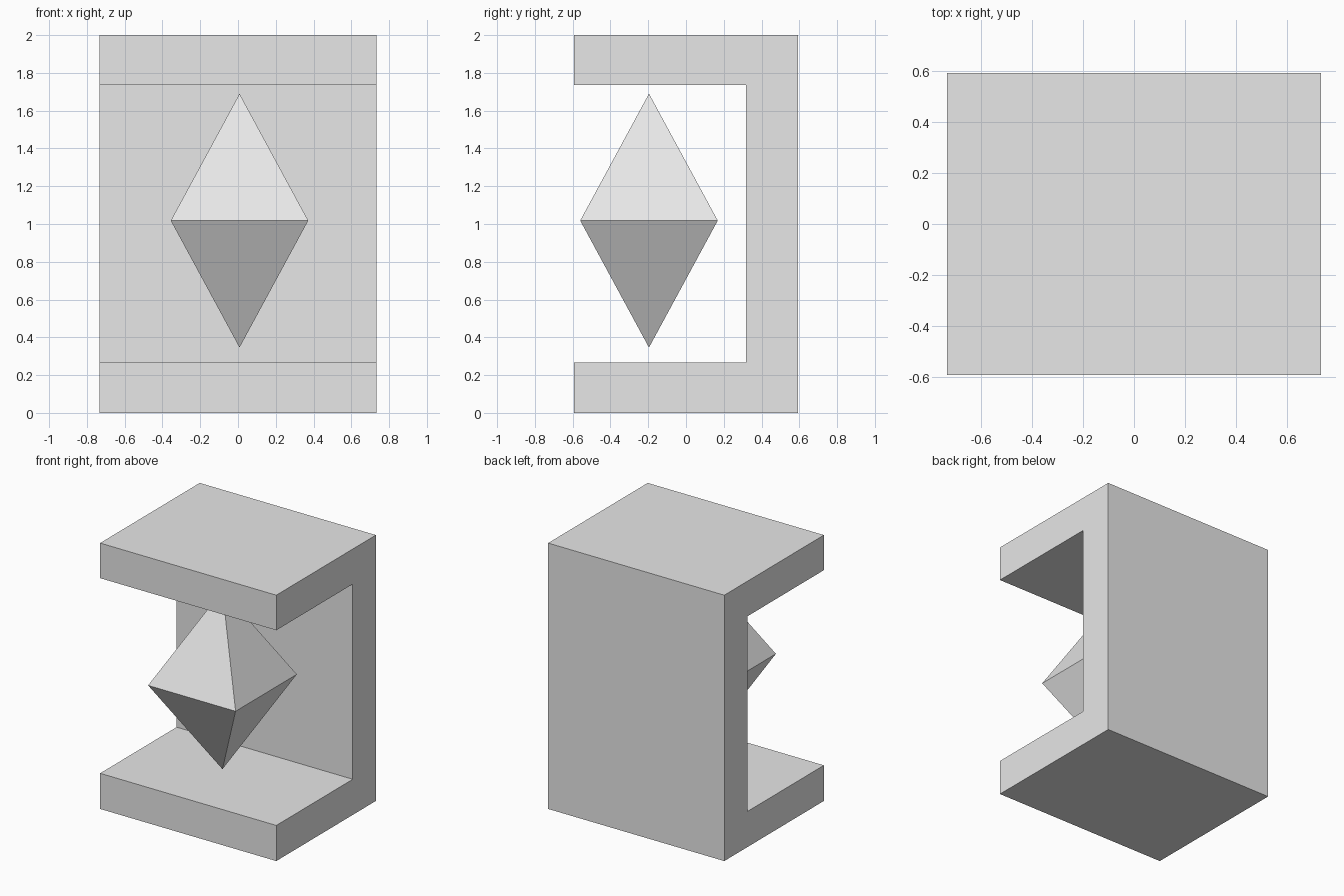
import bpy
import bmesh

cube = bpy.data.objects.get("Cube")
if cube:
    bpy.data.objects.remove(cube, do_unlink=True)

grey = bpy.data.materials.new("light grey")
grey.use_nodes = True
grey.diffuse_color = (0.8, 0.8, 0.8, 1)
grey.node_tree.nodes["Principled BSDF"].inputs["Base Color"].default_value = (0.8, 0.8, 0.8, 1)


def add_object(name, bm):
    bmesh.ops.recalc_face_normals(bm, faces=bm.faces)
    mesh = bpy.data.meshes.new(name)
    bm.to_mesh(mesh)
    bm.free()
    mesh.materials.append(grey)
    obj = bpy.data.objects.new(name, mesh)
    bpy.context.collection.objects.link(obj)
    return obj


# C-shaped frame: side profile (y, z) extruded across x
WIDTH, DEPTH, HEIGHT = 1.466, 0.592, 2.0
INNER_Y, FLOOR, CEILING = 0.317, 0.268, 1.736
profile = [(-DEPTH, 0), (DEPTH, 0), (DEPTH, HEIGHT), (-DEPTH, HEIGHT),
           (-DEPTH, CEILING), (INNER_Y, CEILING), (INNER_Y, FLOOR), (-DEPTH, FLOOR)]
bm = bmesh.new()
side = bm.faces.new([bm.verts.new((-WIDTH / 2, y, z)) for y, z in profile])
extruded = bmesh.ops.extrude_face_region(bm, geom=[side])["geom"]
bmesh.ops.translate(bm, vec=(WIDTH, 0, 0),
                    verts=[v for v in extruded if isinstance(v, bmesh.types.BMVert)])
add_object("frame", bm)

# Floating crystal: square ring joined to a top and a bottom point
RADIUS, HALF_HEIGHT = 0.364, 0.672
bm = bmesh.new()
ring = [bm.verts.new((RADIUS * sx, RADIUS * sy, 0))
        for sx, sy in ((-1, -1), (1, -1), (1, 1), (-1, 1))]
for tip_z in (HALF_HEIGHT, -HALF_HEIGHT):
    tip = bm.verts.new((0, 0, tip_z))
    for i in range(4):
        bm.faces.new((ring[i], ring[(i + 1) % 4], tip))
crystal = add_object("crystal", bm)
crystal.location = (0.008, -0.196, 1.018)
